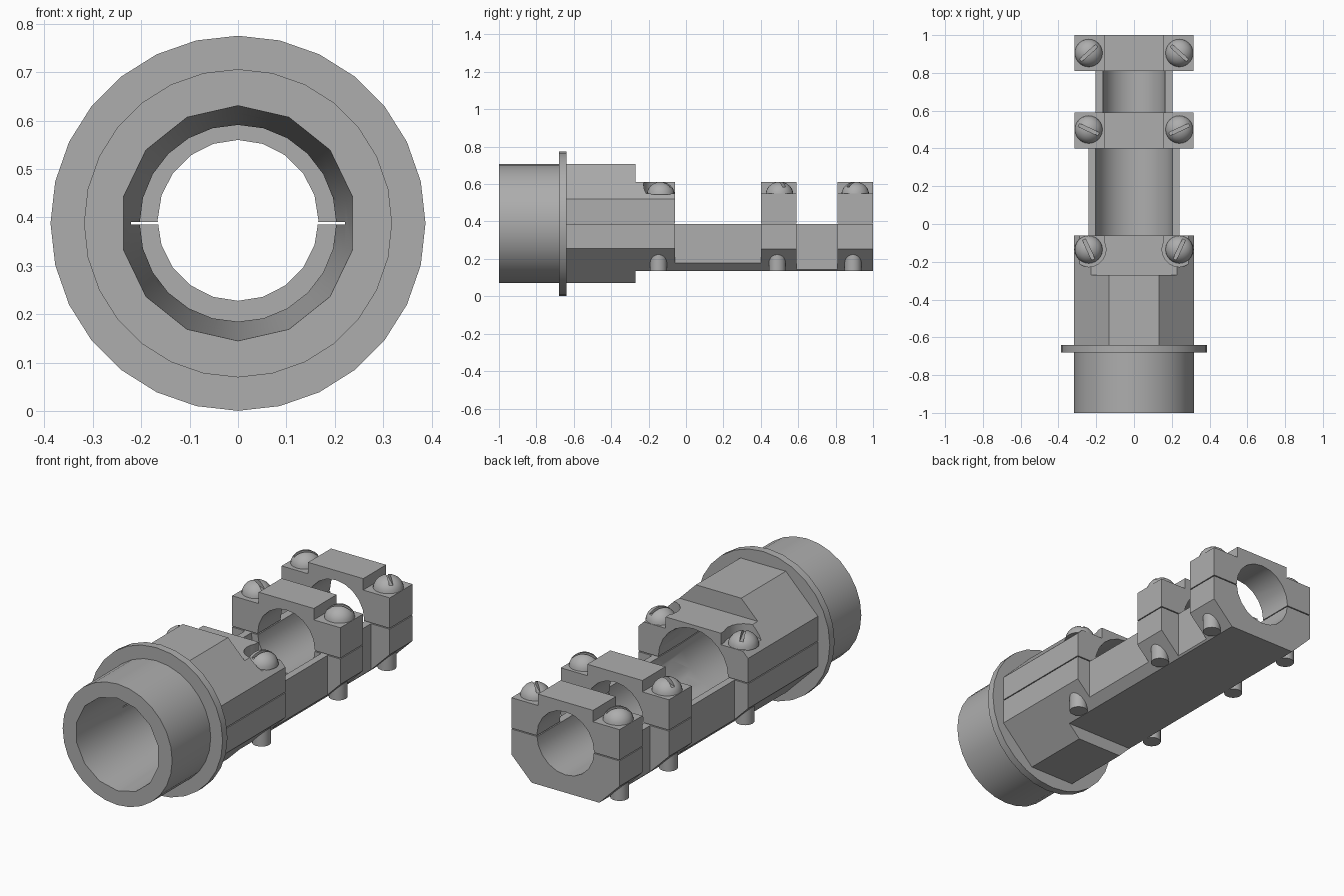
import bpy
import bmesh
from math import sin, cos, pi, radians
from mathutils import Matrix

if "Cube" in bpy.data.objects:
    bpy.data.objects.remove(bpy.data.objects["Cube"])

AXIS = 0.388      # height of the bore axis
HALF = 0.318      # half width of the octagonal body
BASE = 0.135      # flat underside
LUG, TOP = 0.55, 0.61

grey = bpy.data.materials.new("plain grey")
grey.use_nodes = True
GREY = (0.42, 0.42, 0.42, 1)
grey.diffuse_color = GREY
grey.node_tree.nodes["Principled BSDF"].inputs["Base Color"].default_value = GREY


def finish(name, bm):
    bmesh.ops.recalc_face_normals(bm, faces=bm.faces)
    mesh = bpy.data.meshes.new(name)
    bm.to_mesh(mesh)
    bm.free()
    mesh.materials.append(grey)
    obj = bpy.data.objects.new(name, mesh)
    bpy.context.collection.objects.link(obj)
    return obj


def loft(name, sections):
    """Solid through (y, ring of x-z points) sections."""
    bm = bmesh.new()
    rings = [[bm.verts.new((x, y, z)) for x, z in pts] for y, pts in sections]
    n = len(rings[0])
    for a, b in zip(rings, rings[1:]):
        for i in range(n):
            j = (i + 1) % n
            bm.faces.new((a[i], a[j], b[j], b[i]))
    bm.faces.new(rings[0])
    bm.faces.new(rings[-1])
    return finish(name, bm)


def prism(name, pts, y0, y1):
    return loft(name, [(y0, pts), (y1, pts)])


def circle(r, n, z=AXIS, turn=0.0):
    return [(r * sin(turn + 2 * pi * i / n), z + r * cos(turn + 2 * pi * i / n))
            for i in range(n)]


def box(name, x, y, z):
    return prism(name, [(x[0], z[0]), (x[1], z[0]), (x[1], z[1]), (x[0], z[1])], *y)


def cylinder(name, x, y, r, z0, z1, sides=20):
    bm = bmesh.new()
    bmesh.ops.create_cone(bm, cap_ends=True, segments=sides, radius1=r, radius2=r,
                          depth=z1 - z0,
                          matrix=Matrix.Translation((x, y, (z0 + z1) / 2)))
    return finish(name, bm)


def mirrored(right):
    """Closed outline from its +x half, listed bottom to top."""
    return right + [(-x, z) for x, z in reversed(right)]


def low_side(w):
    """Chamfered lower flank shared by clamps and trays."""
    reach = HALF * (1 + math_tan)
    return [(reach - AXIS + BASE, BASE), (w, AXIS + w - reach)]


math_tan = sin(pi / 8) / cos(pi / 8)


def cut(obj, *cutters):
    bpy.ops.object.select_all(action="DESELECT")
    bpy.context.view_layer.objects.active = obj
    obj.select_set(True)
    for c in cutters:
        mod = obj.modifiers.new("cut", "BOOLEAN")
        mod.operation, mod.solver, mod.object = "DIFFERENCE", "EXACT", c
        bpy.ops.object.modifier_apply(modifier=mod.name)


def smooth(obj):
    bpy.ops.object.select_all(action="DESELECT")
    bpy.context.view_layer.objects.active = obj
    obj.select_set(True)
    bpy.ops.object.shade_smooth_by_angle(angle=radians(30))


# Cutters: tapering front bore, straight middle bore, narrow rear bore, split gap
taper = loft("taper_cutter", [(-1.05, circle(0.245, 14)), (-0.06, circle(0.2, 14))])
middle = prism("middle_cutter", circle(0.203, 24), -0.3, 0.4)
rear = prism("rear_cutter", circle(0.166, 20, AXIS + 0.006), 0.35, 1.05)
gap = box("gap_cutter", (-1, 1), (-0.9, 1.1), (AXIS - 0.0025, AXIS + 0.0025))
helpers = [taper, middle, rear, gap]
parts = []

# Round socket and flange
socket = prism("socket_tube", circle(HALF, 28), -1.0, -0.66)
flange = prism("flange", circle(0.387, 28), -0.68, -0.64)
for part in (socket, flange):
    cut(part, taper)
    parts.append(part)

# Octagonal body behind the flange
octagon = circle(HALF / cos(pi / 8), 8, turn=pi / 8)
body = prism("octagonal_body", octagon, -0.64, -0.27)
cut(body, taper, gap)
parts.append(body)

# Front clamp: octagon trimmed flat, with screw pockets
front_clamp = prism("front_clamp", octagon, -0.27, -0.06)
trims = [box("base_trim", (-1, 1), (-0.5, 0.1), (-0.5, BASE)),
         box("top_trim", (-1, 1), (-0.5, 0.1), (TOP, 1))]
for s in (-1, 1):
    trims.append(cylinder("pocket_trim", s * 0.24, -0.135, 0.092, LUG, 0.9))
    trims.append(box("lug_trim", sorted((s * 0.16, s * 0.6)), (-0.135, 0.1), (LUG, 0.9)))
cut(front_clamp, *trims, taper, middle, gap)
helpers += trims
parts.append(front_clamp)

# Two free-standing clamps with raised centres
clamp_outline = mirrored(low_side(0.314) + [(0.314, LUG), (0.16, LUG), (0.16, TOP)])
for name, y0, y1 in (("middle_clamp", 0.4, 0.59), ("rear_clamp", 0.81, 1.0)):
    clamp = prism(name, clamp_outline, y0, y1)
    cut(clamp, rear, gap)
    parts.append(clamp)

# Open trays joining the clamps
for name, w, y0, y1, bore in (("front_tray", 0.24, -0.06, 0.4, middle),
                              ("rear_tray", 0.205, 0.59, 0.81, rear)):
    tray = prism(name, mirrored(low_side(w) + [(w, AXIS - 0.0025)]), y0, y1)
    cut(tray, bore)
    parts.append(tray)

# Slotted dome screws, with their ends showing through the lower chamfers
for label, y, angle in (("front", -0.135, 65), ("middle", 0.5, 25), ("rear", 0.905, -42)):
    for side, s in (("left", 1), ("right", -1)):
        bm = bmesh.new()
        bmesh.ops.create_uvsphere(bm, u_segments=24, v_segments=12, radius=1)
        bmesh.ops.bisect_plane(bm, geom=bm.verts[:] + bm.edges[:] + bm.faces[:],
                               plane_co=(0, 0, 0), plane_no=(0, 0, 1), clear_inner=True)
        bmesh.ops.holes_fill(bm, edges=[e for e in bm.edges if e.is_boundary])
        place = Matrix.Translation((s * 0.24, y, LUG - 0.005))
        bm.transform(place @ Matrix.Diagonal((0.074, 0.074, 0.067, 1)))
        head = finish(f"{label}_{side}_screw_head", bm)
        slot = box("slot_cutter", (-0.1, 0.1), (-0.009, 0.009), (0.04, 0.1))
        slot.data.transform(place @ Matrix.Rotation(radians(s * angle), 4, "Z"))
        cut(head, slot)
        helpers.append(slot)
        end = cylinder(f"{label}_{side}_screw_end", s * 0.24, y - 0.012, 0.045,
                       BASE + 0.001, 0.24)
        parts += [head, end]

for part in parts:
    smooth(part)
for helper in helpers:
    bpy.data.objects.remove(helper)
